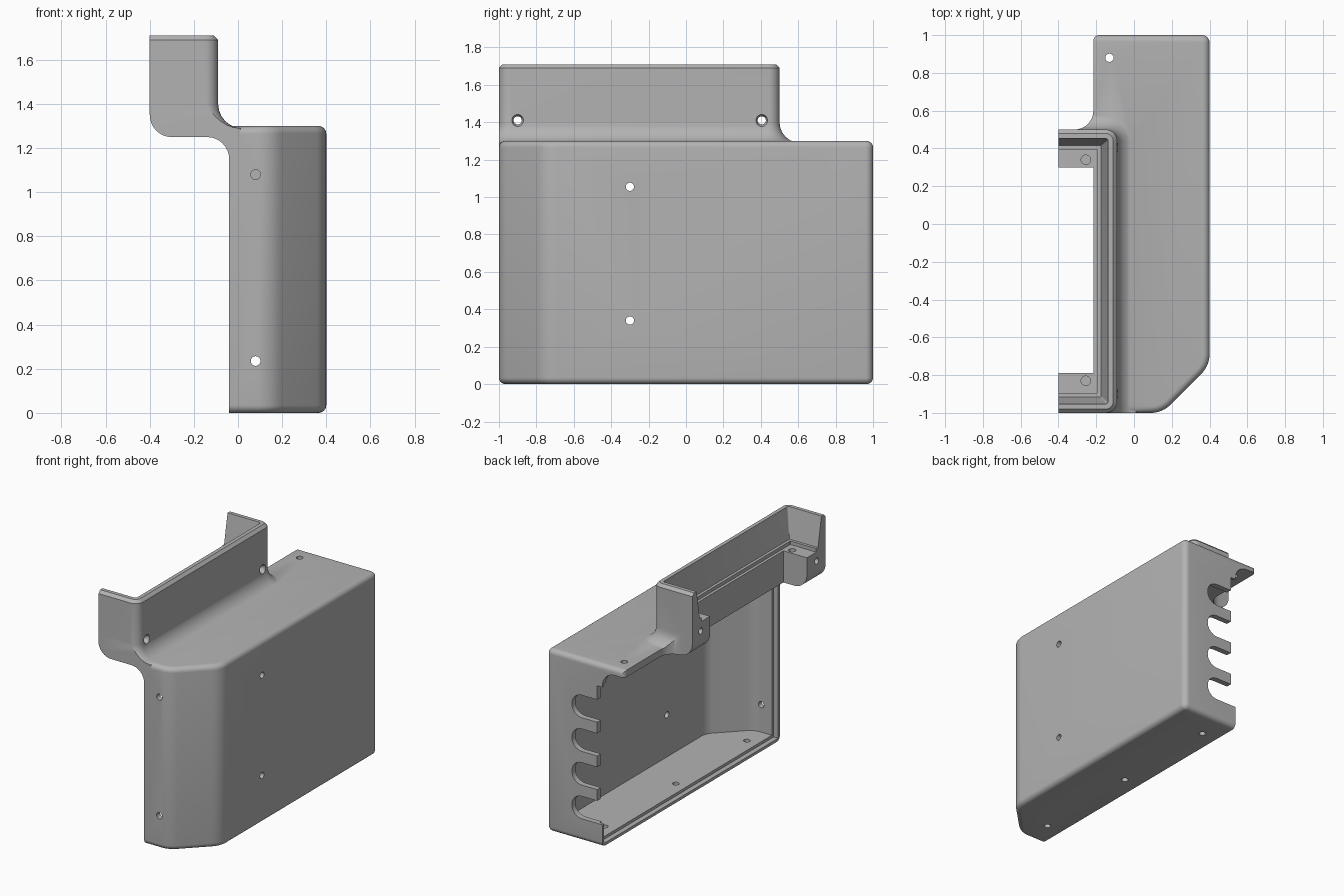
import bpy, bmesh, math
from mathutils import Vector, Matrix

if "Cube" in bpy.data.objects:
    bpy.data.objects.remove(bpy.data.objects["Cube"])

grey = bpy.data.materials.new("plain grey")
grey.use_nodes = True
COLOUR = (0.45, 0.45, 0.45, 1)
grey.diffuse_color = COLOUR
grey.node_tree.nodes["Principled BSDF"].inputs["Base Color"].default_value = COLOUR


def outline(corners, offset=0, steps=8):
    """Counter-clockwise polygon of (u, v, radius), offset and with rounded corners."""
    pts, n = [], len(corners)
    for i, (u, v, r) in enumerate(corners):
        p = Vector((u, v))
        a = (p - Vector(corners[i - 1][:2])).normalized()
        b = (Vector(corners[(i + 1) % n][:2]) - p).normalized()
        na, nb = Vector((a.y, -a.x)), Vector((b.y, -b.x))
        p = p + (na + nb) * offset / (1 + na.dot(nb))
        if not r:
            pts.append(p)
            continue
        turn = a.x * b.y - a.y * b.x
        side = 1 if turn > 0 else -1
        r = max(r + side * offset, 0.004)
        centre = p - (na + nb) * side * r / (1 + na.dot(nb))
        angle = math.atan2(turn, a.dot(b))
        for k in range(steps + 1):
            pts.append(centre + Matrix.Rotation(angle * k / steps, 2) @ (na * side * r))
    return pts


def loft(name, corners, layers, axis="z"):
    """Solid through (height, offset) layers of one outline."""
    place = {"z": lambda u, v, h: (u, v, h), "y": lambda u, v, h: (u, h, v)}[axis]
    bm = bmesh.new()
    rings = [[bm.verts.new(place(p.x, p.y, h)) for p in outline(corners, d)]
             for h, d in layers]
    n = len(rings[0])
    for low, high in zip(rings, rings[1:]):
        for i in range(n):
            j = (i + 1) % n
            bm.faces.new((low[i], low[j], high[j], high[i]))
    bm.faces.new(rings[0][::-1])
    bm.faces.new(rings[-1])
    bmesh.ops.recalc_face_normals(bm, faces=bm.faces)
    return finish(name, bm)


def finish(name, bm):
    mesh = bpy.data.meshes.new(name)
    bm.to_mesh(mesh)
    bm.free()
    mesh.materials.append(grey)
    obj = bpy.data.objects.new(name, mesh)
    bpy.context.collection.objects.link(obj)
    return obj


def box(x0, x1, y0, y1, z0, z1):
    return loft("box_cutter", [(x0, y0, 0), (x1, y0, 0), (x1, y1, 0), (x0, y1, 0)],
                [(z0, 0), (z1, 0)])


def drill(centre, axis, length, r=0.022, r2=None):
    bm = bmesh.new()
    turn = Vector((0, 0, 1)).rotation_difference(Vector(axis)).to_matrix().to_4x4()
    bmesh.ops.create_cone(bm, cap_ends=True, segments=24, radius1=r, radius2=r2 or r,
                          depth=length, matrix=Matrix.Translation(centre) @ turn)
    return finish("drill_cutter", bm)


def combine(obj, tool, operation="DIFFERENCE"):
    mod = obj.modifiers.new("cut", "BOOLEAN")
    mod.operation, mod.solver, mod.object = operation, "EXACT", tool
    bpy.context.view_layer.objects.active = obj
    bpy.ops.object.modifier_apply(modifier=mod.name)
    bpy.data.objects.remove(tool)


def arc(r, steps=6):
    """Quarter round as (distance along, distance across) pairs."""
    turns = [math.pi / 2 * k / steps for k in range(steps + 1)]
    return [(r * (1 - math.cos(t)), r * (1 - math.sin(t))) for t in turns]


# Main housing with rounded top and bottom rims
plan = [(-0.6, -1, 0), (0.15, -1, 0.15), (0.4, -0.75, 0.15), (0.4, 1, 0.04), (-0.6, 1, 0)]
rim = arc(0.035)
housing = loft("housing", plan, [(h, -d) for h, d in rim]
               + [(1.3 - h, -d) for h, d in rim[::-1]])

# Raised tray, flared into the housing top
tray_plan = [(-0.6, -1, 0), (-0.09, -1, 0.06), (-0.09, 0.5, 0.06), (-0.6, 0.5, 0)]
flare = [(1.29 + h, d) for h, d in arc(0.11)]
tray = loft("tray", tray_plan, [(1.26, 0.11)] + flare + [(1.69, 0), (1.71, -0.02)])
combine(housing, tray, "UNION")

# Trim to the outlines seen from above and from the front
above = [(-0.4, -1, 0), (1, -1, 0), (1, 1, 0), (-0.215, 1, 0.03), (-0.215, 0.5, 0.1),
         (-0.4, 0.5, 0)]
combine(housing, loft("plan_trim", above, [(-1, 0), (3, 0)]), "INTERSECT")
side = [(-0.04, -1, 0), (1, -1, 0), (1, 3, 0), (-0.4, 3, 0), (-0.4, 1.25, 0.1),
        (-0.04, 1.25, 0.1)]
combine(housing, loft("profile_trim", side, [(-2, 0), (2, 0)], "y"), "INTERSECT")

# Hollow housing with a shallow rebate round the open side
combine(housing, loft("cavity", plan, [(0.04, -0.04), (1.25, -0.04)]))
combine(housing, box(-0.5, -0.005, -0.98, 0.98, 0.02, 1.16))

# Sloping tray interior, small ledge and open middle
combine(housing, loft("tray_hollow", [(-0.9, -1, 0)] + tray_plan[1:3] + [(-0.9, 0.5, 0)],
                      [(1.5, -0.085), (1.72, -0.045)]))
combine(housing, loft("ledge", [(-0.9, -1, 0)] + tray_plan[1:3] + [(-0.9, 0.5, 0)],
                      [(1.475, -0.105), (1.55, -0.105)]))
combine(housing, box(-0.6, -0.215, -0.79, 0.3, 1.0, 1.6))

# Cable slots in the back wall, with shortened teeth between them
for k in range(1, 5):
    z = 0.24 * k
    slot = [(-0.3, z - 0.08, 0), (0.2, z - 0.08, 0.079), (0.2, z + 0.08, 0.079),
            (-0.3, z + 0.08, 0)]
    combine(housing, loft("slot_cutter", slot, [(0.9, 0), (1.1, 0)], "y"))
combine(housing, box(-0.3, 0, 0.9, 1.1, 0.2, 1.14))

# Screw holes: front wall, outer wall, floor, top flange
for z in (0.235, 1.08):
    combine(housing, drill((0.08, -1, z), (0, 1, 0), 0.2))
for z in (0.34, 1.055):
    combine(housing, drill((0.4, -0.3, z), (1, 0, 0), 0.2))
for y in (-0.8, 0, 0.8):
    combine(housing, drill((0.08, y, 0), (0, 0, 1), 0.2))
combine(housing, drill((-0.13, 0.88, 1.28), (0, 0, 1), 0.2))

# Countersunk cross holes and blind tab holes in the tray
for y, tab_y in ((-0.9, -0.83), (0.405, 0.34)):
    combine(housing, drill((-0.25, y, 1.41), (1, 0, 0), 0.6))
    combine(housing, drill((-0.08, y, 1.41), (1, 0, 0), 0.06, 0.022, 0.05))
    combine(housing, drill((-0.255, tab_y, 1.48), (0, 0, 1), 0.08, 0.025))

bpy.ops.object.select_all(action="DESELECT")
housing.select_set(True)
bpy.context.view_layer.objects.active = housing
bpy.ops.object.shade_smooth_by_angle(angle=math.radians(30))
